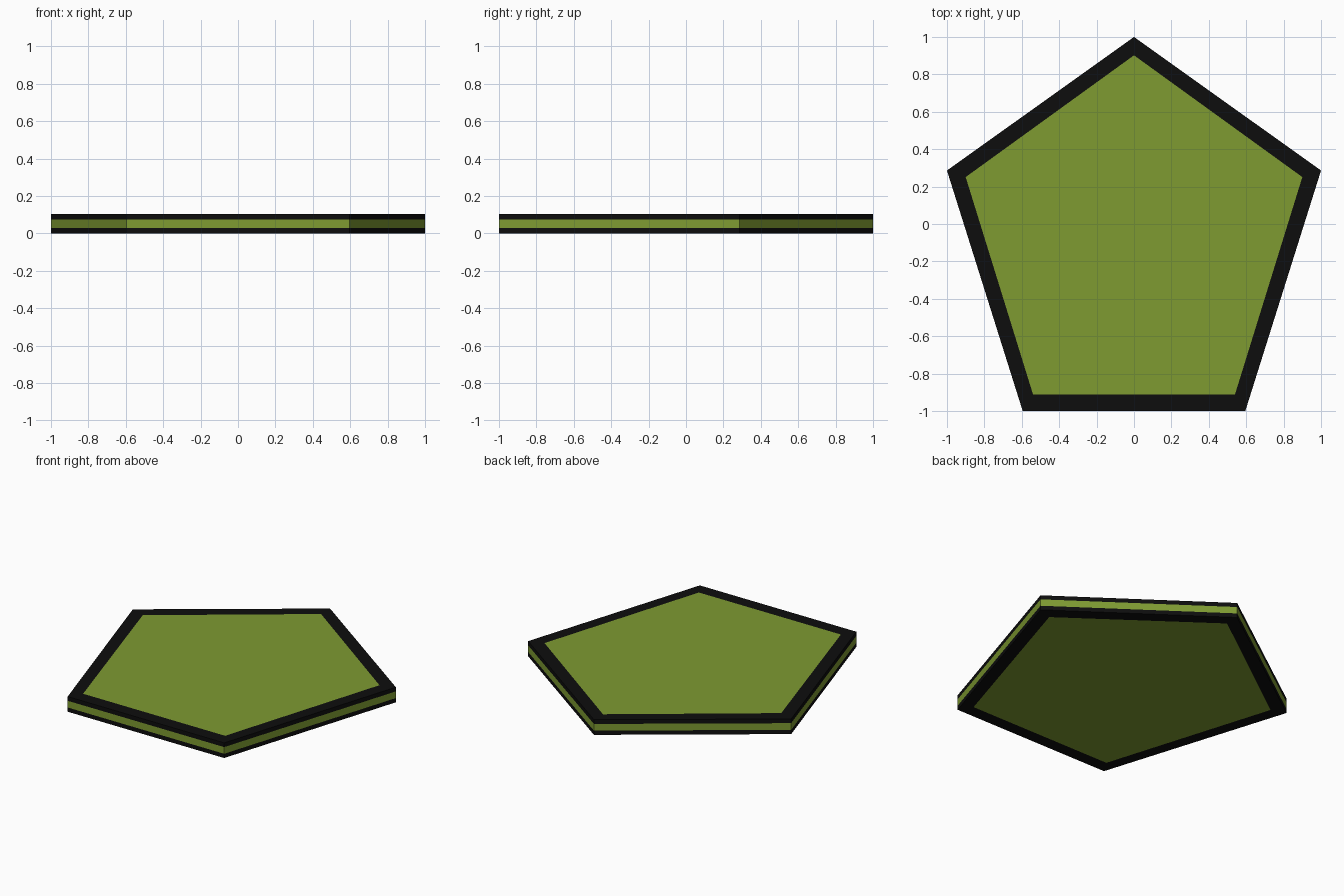
import bpy, bmesh

if "Cube" in bpy.data.objects:
    bpy.data.objects.remove(bpy.data.objects["Cube"])

def material(name, rgb):
    m = bpy.data.materials.new(name)
    m.diffuse_color = (*rgb, 1)
    m.use_nodes = True
    m.node_tree.nodes["Principled BSDF"].inputs["Base Color"].default_value = m.diffuse_color
    return m

green = material("olive green", (0.21, 0.325, 0.031))
black = material("black", (0.004, 0.004, 0.004))

# Pentagon outlines: outer edge and inner panel edge
outer = [(0, 1), (-1, 0.286), (-0.595, -1), (0.595, -1), (1, 0.286)]
inner = [(0, 0.902), (-0.9, 0.251), (-0.54, -0.911), (0.54, -0.911), (0.9, 0.251)]

# Rings from the bottom panel, around the side, to the top panel
rings = [(inner, 0), (outer, 0), (outer, 0.029), (outer, 0.075),
         (outer, 0.104), (inner, 0.104)]

bm = bmesh.new()
loops = [[bm.verts.new((x, y, z)) for x, y in pts] for pts, z in rings]

# Green panels on bottom and top
bm.faces.new(loops[0][::-1])
bm.faces.new(loops[-1])

# Rims are black, the middle side band is green
for k in range(len(loops) - 1):
    a, b = loops[k], loops[k + 1]
    for i in range(5):
        j = (i + 1) % 5
        f = bm.faces.new((a[i], a[j], b[j], b[i]))
        f.material_index = 0 if k == 2 else 1

bmesh.ops.recalc_face_normals(bm, faces=bm.faces[:])
mesh = bpy.data.meshes.new("pentagon_tile")
bm.to_mesh(mesh)
bm.free()
mesh.materials.append(green)
mesh.materials.append(black)
bpy.context.collection.objects.link(bpy.data.objects.new("pentagon_tile", mesh))
